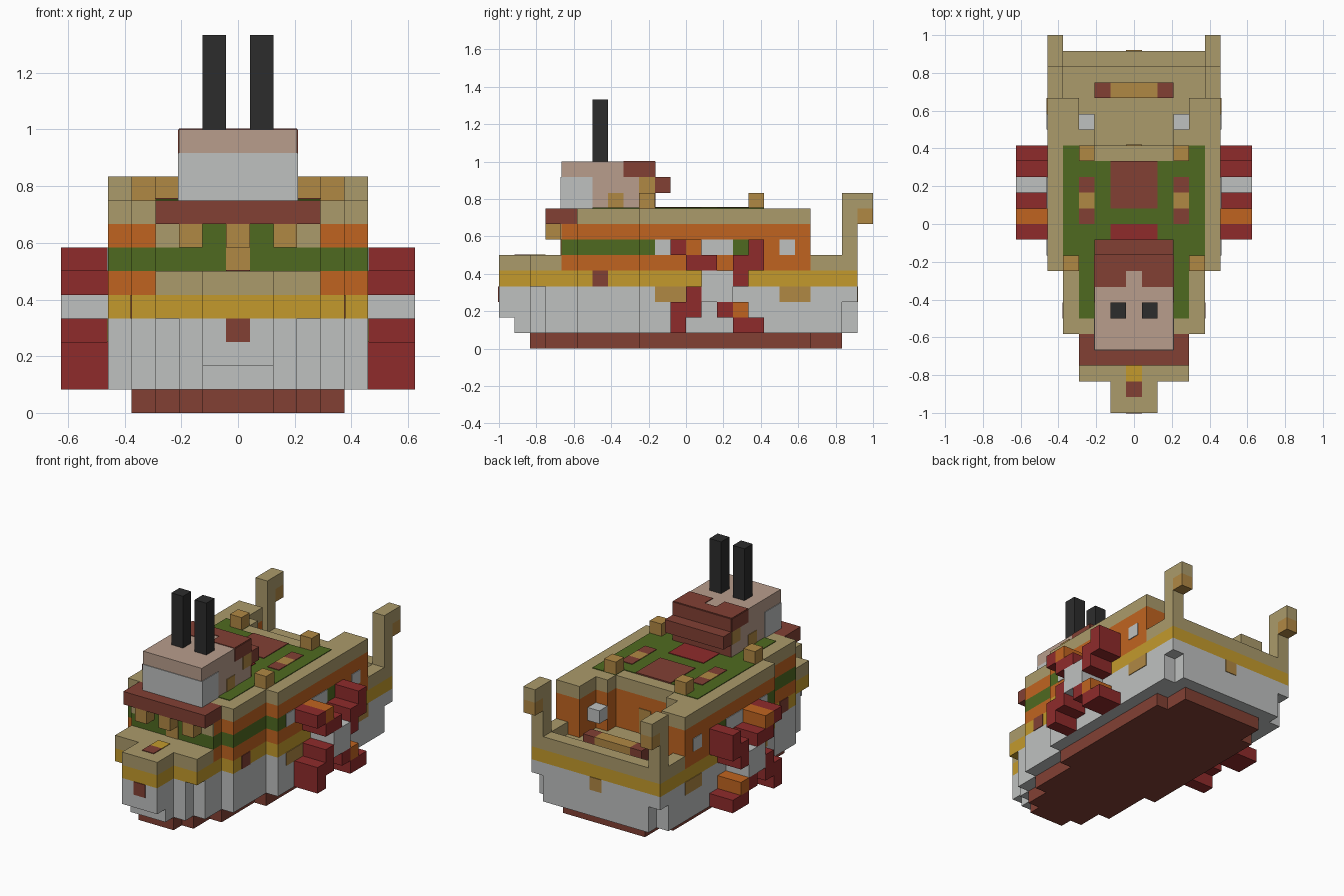
import bpy, bmesh
from mathutils import Vector

cube = bpy.data.objects.get("Cube")
if cube:
    bpy.data.objects.remove(cube)

U = 1 / 12      # one block
SKIN = 0.05     # half thickness of painted plates, in blocks


def linear(c):
    return c / 12.92 if c <= 0.04045 else ((c + 0.055) / 1.055) ** 2.4


def colour(name, hexcode):
    rgb = [linear(b / 255) for b in bytes.fromhex(hexcode)] + [1]
    m = bpy.data.materials.new(name)
    m.use_nodes = True
    m.diffuse_color = rgb
    m.node_tree.nodes["Principled BSDF"].inputs["Base Color"].default_value = rgb
    return m


white = colour("hull white", "bfc1c0")
brown = colour("dark timber", "824034")
tan = colour("pale timber", "ab9b6b")
orange = colour("orange paint", "c06420")
green = colour("green paint", "4f6a20")
gold = colour("gold trim", "c39a2c")
wood = colour("warm wood", "b08844")
red = colour("paddle red", "8f2b2b")
peach = colour("peach wall", "b89d8c")
black = colour("stack black", "2c2c2c")


def finish(name, bm, mat, mirror=False):
    bmesh.ops.scale(bm, vec=(U, U, U), verts=bm.verts)
    bmesh.ops.recalc_face_normals(bm, faces=bm.faces)
    mesh = bpy.data.meshes.new(name)
    bm.to_mesh(mesh)
    bm.free()
    mesh.materials.append(mat)
    ob = bpy.data.objects.new(name, mesh)
    bpy.context.collection.objects.link(ob)
    if mirror:
        ob.modifiers.new("Mirror", 'MIRROR').use_mirror_merge = False
    return ob


def box(name, mat, x, y, z, mirror=False):
    """Block from ranges along each axis."""
    bm = bmesh.new()
    bmesh.ops.create_cube(bm, size=1)
    lo, hi = (Vector(p) for p in zip(x, y, z))
    bmesh.ops.scale(bm, vec=hi - lo, verts=bm.verts)
    bmesh.ops.translate(bm, vec=(lo + hi) / 2, verts=bm.verts)
    return finish(name, bm, mat, mirror)


def plate(name, mat, x, y, z, mirror=False):
    """Thin painted panel; the axis given as one number is its normal."""
    spans = [s if isinstance(s, tuple) else (s - SKIN, s + SKIN) for s in (x, y, z)]
    return box(name, mat, *spans, mirror)


def slab(name, mat, start, steps, z):
    """Symmetric stepped outline: go out to x, then along to y, per step."""
    half, y = [], start
    for x, nxt in steps:
        half += [(x, y), (x, nxt)]
        y = nxt
    pts = half + [(-x, y) for x, y in reversed(half)]
    bm = bmesh.new()
    face = bm.faces.new([bm.verts.new((px, py, z[0])) for px, py in pts])
    top = bmesh.ops.extrude_face_region(bm, geom=[face])["geom"]
    verts = [v for v in top if isinstance(v, bmesh.types.BMVert)]
    bmesh.ops.translate(bm, vec=(0, 0, z[1] - z[0]), verts=verts)
    return finish(name, bm, mat)


# Hull
low_sides = [(2.5, -9), (3.5, -7), (4.5, -3)]
notch = [(5.5, 10), (4.5, 11)]
slab("keel", brown, -10, [(1.5, -9), (2.5, -7), (3.5, -3), (4.5, 8), (3.5, 10)], (0, 1))
slab("hull_bottom", white, -11, [(1.5, -10)] + low_sides + notch, (1, 2))
slab("hull_lower", white, -12, [(1.5, -10)] + low_sides + notch, (2, 3))
slab("hull_upper", white, -12, [(1.5, -10)] + low_sides + [(5.5, 11)], (3, 4))
slab("gold_band", gold, -12, [(1.5, -10), (3.5, -7), (4.5, -3), (5.5, 11)], (4, 5))
slab("bow_deck", tan, -12, [(1.5, -10), (3.5, -8)], (5, 6))
plate("bow_mark", brown, (-.5, .5), -12, (3, 4))
plate("bow_deck_mark", brown, (-.5, .5), (-11, -10), 6)
plate("bow_deck_trim", gold, (-.5, .5), (-10, -9), 6)
plate("stern_mark", wood, (-.5, .5), 11, (3, 4))
plate("side_mark", brown, 4.5, (-6, -5), (4, 5), True)
for y in ((-2, 0), (6, 8)):
    plate("hull_patch", wood, 5.5, y, (3, 4), True)

# Stern deck, rails, hooked posts and bench
plate("stern_floor", tan, (-4.5, 4.5), (5, 10), 5)
box("stern_rail", tan, (-5.5, 5.5), (10, 11), (5, 6))
box("side_rail", tan, (4.5, 5.5), (8, 10), (5, 6), True)
box("stern_post", tan, (4.5, 5.5), (10, 11), (6, 10), True)
box("post_hook", tan, (4.5, 5.5), (11, 12), (9, 10), True)
box("post_lamp", wood, (4.5, 5.5), (11, 12), (8, 9), True)
box("bench_seat", wood, (-1.5, 1.5), (8, 9), (5, 6))
box("bench_end", brown, (1.5, 2.5), (8, 9), (5, 6), True)

# Cabin in painted bands, with a stepped recess at the back
front = [(3.5, -7), (4.5, -3)]
back = [(5.5, 8), (3.5, 6), (2.5, 5)]
slab("cabin_base", orange, -8, front + back, (5, 6))
slab("cabin_green_band", green, -8, front + [(5.5, 4)], (6, 7))
slab("cabin_rear_band", orange, 4, back, (6, 7))
slab("cabin_top_band", orange, -8, front + back, (7, 8))
slab("roof", tan, -7, front[1:] + back, (8, 9))
slab("roof_green", green, -6, [(3.5, -2), (4.5, 5), (2.5, 4)], (9 - SKIN, 9 + SKIN))
box("front_eave", brown, (-3.5, 3.5), (-9, -7), (8, 9))
for y in ((-2, -1), (1, 3), (6, 7)):
    plate("window", white, 5.5, y, (6, 7), True)
plate("front_door", wood, (-.5, .5), -8, (6, 8))
plate("front_window", green, (.5, 1.5), -8, (7, 8), True)
plate("front_panel", tan, (2.5, 3.5), -8, (7, 8), True)
box("centre_bracket", wood, (-.5, .5), (-9, -8), (7, 8))
box("eave_bracket", wood, (1.5, 2.5), (-9, -8), (7, 8), True)
plate("back_door", wood, (-.5, .5), 5, (5, 7))
box("lantern", white, (2.5, 3.5), (6, 7), (6, 7), True)

# Roof details
TOP = 9 + SKIN
plate("roof_hatch", brown, (-1.5, 1.5), (1, 4), TOP)
plate("roof_mat", red, (-1.5, 1.5), (-2, 0), TOP)
for i, mat in enumerate((brown, wood, brown)):
    plate("roof_patch", mat, (2.5, 3.5), (i, i + 1), TOP, True)
box("rear_roof_block", wood, (2.5, 3.5), (4, 5), (9, 10), True)
box("front_roof_block", wood, (3.5, 4.5), (-3, -2), (9, 10), True)

# Wheelhouse and smokestacks
box("wheelhouse", peach, (-2.5, 2.5), (-8, -2), (9, 12))
box("wheelhouse_step", brown, (-2.5, 2.5), (-2, -1), (10, 11))
plate("wheelhouse_front", white, (-2.5, 2.5), -8, (9, 11))
plate("wheelhouse_back", brown, (-2.5, 2.5), -2, (9, 12))
plate("wheelhouse_side_white", white, 2.5, (-8, -6), (9, 11), True)
plate("wheelhouse_side_brown", brown, 2.5, (-4, -2), (11, 12), True)
plate("wheelhouse_low_patch", wood, 2.5, (-5, -4), (9, 10), True)
plate("wheelhouse_high_patch", wood, 2.5, (-3, -2), (10, 11), True)
plate("wheelhouse_roof_back", brown, (-2.5, 2.5), (-3, -2), 12)
plate("wheelhouse_roof_corner", brown, (.5, 2.5), (-4, -3), 12, True)
box("smokestack", black, (.5, 1.5), (-6, -5), (12, 16), True)

# Paddle wheels, drawn as a block pattern from the top row down
pattern = ("RO...R",
           ".RR.RR",
           "..WWR.",
           ".RWW..",
           "RR.RO.",
           "R...RR")
paint = {"R": red, "O": orange, "W": white}
for row, line in enumerate(pattern):
    for col, key in enumerate(line):
        if key in paint:
            part = "wheel_hub" if key == "W" else "paddle_blade"
            box(part, paint[key], (5.5, 7.5), (col - 1, col), (6 - row, 7 - row), True)
